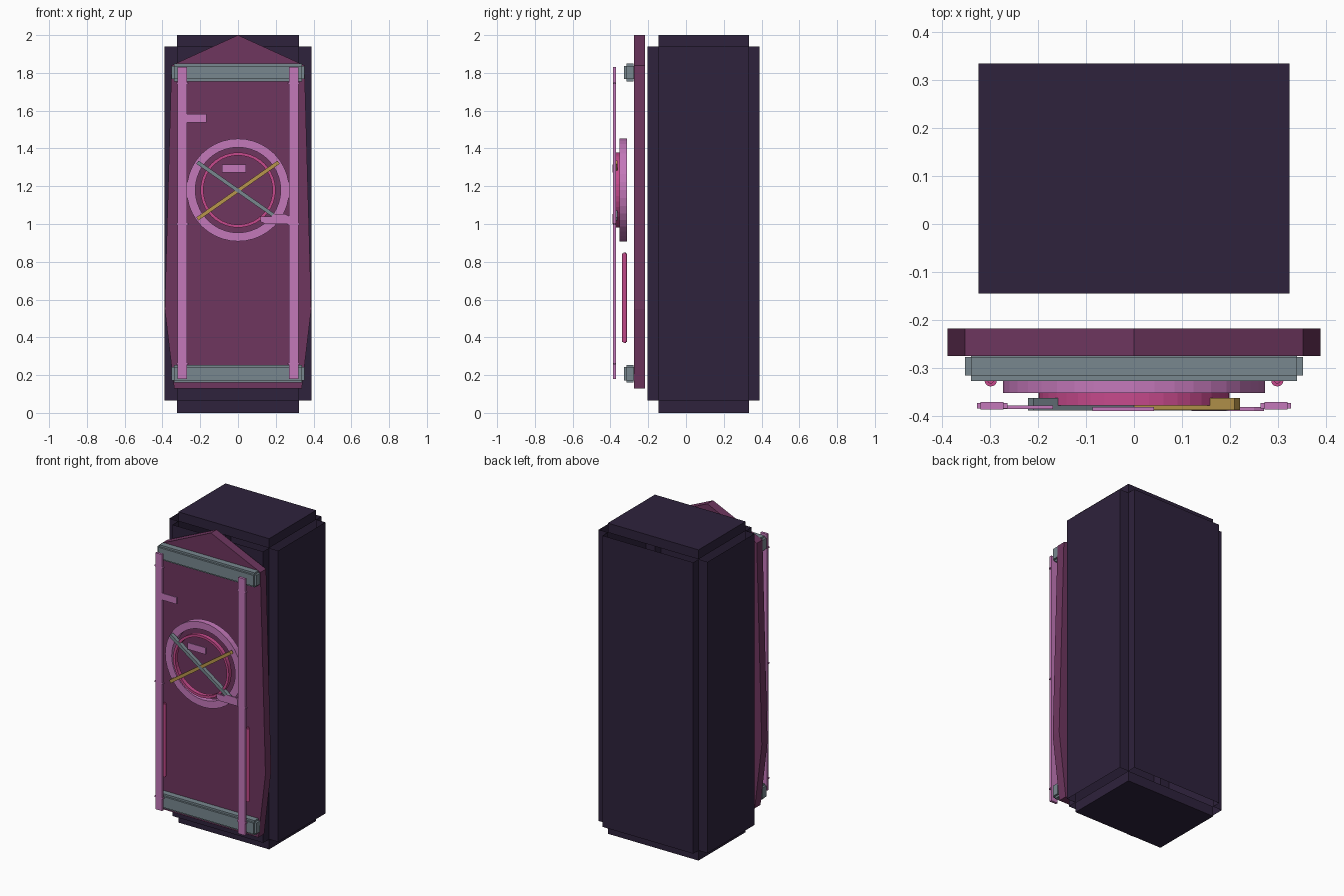
import bpy, bmesh, math
from mathutils import Matrix, Vector

cube = bpy.data.objects.get("Cube")
if cube:
    bpy.data.objects.remove(cube, do_unlink=True)


def material(name, code):
    """Flat material from a display hex colour."""
    rgb = [int(code[i:i + 2], 16) / 255 for i in (0, 2, 4)]
    lin = [c / 12.92 if c < 0.04 else ((c + 0.055) / 1.055) ** 2.4 for c in rgb]
    mat = bpy.data.materials.new(name)
    mat.use_nodes = True
    mat.diffuse_color = (*lin, 1)
    mat.node_tree.nodes["Principled BSDF"].inputs["Base Color"].default_value = (*lin, 1)
    return mat


DARK = material("dark violet", "2e223c")
PLUM = material("plum", "6e365f")
ORCHID = material("orchid", "c478ba")
HOT = material("hot pink", "c64a8c")
GREY = material("blue grey", "78878f")
GOLD = material("gold", "b8964c")


def finish(name, bm, mat):
    mesh = bpy.data.meshes.new(name)
    bmesh.ops.recalc_face_normals(bm, faces=bm.faces)
    bm.to_mesh(mesh)
    bm.free()
    mesh.materials.append(mat)
    obj = bpy.data.objects.new(name, mesh)
    bpy.context.collection.objects.link(obj)
    return obj


def add_box(bm, x, y, z, turn=0):
    """Box from (low, high) spans, turned about y through its centre."""
    spans = (x, y, z)
    centre = Vector([(a + b) / 2 for a, b in spans])
    size = [b - a for a, b in spans]
    bmesh.ops.create_cube(bm, size=1, matrix=Matrix.Translation(centre)
                          @ Matrix.Rotation(turn, 4, 'Y') @ Matrix.Diagonal((*size, 1)))


def box(name, mat, *spans, turn=0):
    bm = bmesh.new()
    add_box(bm, *spans, turn=turn)
    return finish(name, bm, mat)


def prism(bm, outline, vec, caps=True):
    """Extrude an outline of 3D points along vec."""
    low = [bm.verts.new(p) for p in outline]
    high = [bm.verts.new(Vector(p) + Vector(vec)) for p in outline]
    n = len(low)
    for i in range(n):
        bm.faces.new((low[i], low[(i + 1) % n], high[(i + 1) % n], high[i]))
    if caps:
        bm.faces.new(low)
        bm.faces.new(high)


def ring(name, mat, outer, inner, y0, y1, z=1.18, n=40):
    """Flat washer facing the front."""
    bm = bmesh.new()
    loops = []
    for r, y in ((outer, y0), (outer, y1), (inner, y1), (inner, y0)):
        loops.append([bm.verts.new((r * math.cos(math.tau * i / n), y,
                                    z + r * math.sin(math.tau * i / n))) for i in range(n)])
    for k in range(4):
        a, b = loops[k], loops[(k + 1) % 4]
        for i in range(n):
            j = (i + 1) % n
            bm.faces.new((a[i], a[j], b[j], b[i]))
    return finish(name, bm, mat)


# Cabinet shell: notched upright walls, open at the ledges
X, XI, YF, YFI, YBI, YB = 0.388, 0.323, -0.205, -0.145, 0.334, 0.388
half = [(XI, YF), (XI, YFI), (X, YFI), (X, YBI), (XI, YBI), (XI, YB)]
notched = half + [(-x, y) for x, y in reversed(half)]
bm = bmesh.new()
prism(bm, [(x, y, 0.065) for x, y in notched], (0, 0, 1.875), caps=False)
finish("cabinet_walls", bm, DARK)

# Cabinet top and bottom caps, open on the inside
inner = [(XI, YFI), (XI, YBI), (-XI, YBI), (-XI, YFI)]
for name, z, rise in (("cabinet_top", 2, -0.06), ("cabinet_base", 0, 0.065)):
    bm = bmesh.new()
    prism(bm, [(x, y, z) for x, y in inner], (0, 0, rise), caps=False)
    bm.verts.ensure_lookup_table()
    bm.faces.new(bm.verts[:4])
    finish(name, bm, DARK)

# Pointed door plate
side = [(0.338, 0.13), (0.388, 0.55), (0.352, 1.84)]
outline = side + [(0, 2)] + [(-x, z) for x, z in reversed(side)]
bm = bmesh.new()
prism(bm, [(x, -0.275, z) for x, z in outline], (0, 0.058, 0))
finish("door_plate", bm, PLUM)

# Stepped cross bars
for name, z in (("upper_bar", 1.802), ("lower_bar", 0.207)):
    bm = bmesh.new()
    for w, front, back, h in ((0.352, -0.315, -0.277, 0.035),
                              (0.339, -0.327, -0.269, 0.035),
                              (0.339, -0.315, -0.277, 0.047)):
        add_box(bm, (-w, w), (front, back), (z - h, z + h))
    finish(name, bm, GREY)

# Upright rails with thin collars, and a slim handle behind each
for label, s in (("left", 1), ("right", -1)):
    c = 0.295 * s
    bm = bmesh.new()
    add_box(bm, (c - 0.024, c + 0.024), (-0.386, -0.370), (0.18, 1.83))
    for z in (0.26, 1.0, 1.745):
        add_box(bm, (c - 0.032, c + 0.032), (-0.384, -0.372), (z - 0.004, z + 0.004))
    finish(label + "_rail", bm, ORCHID)
    bm = bmesh.new()
    bmesh.ops.create_cone(bm, cap_ends=True, segments=12, radius1=0.013, radius2=0.013,
                          depth=0.48, matrix=Matrix.Translation((0.298 * s, -0.325, 0.61)))
    rims = [e for e in bm.edges if abs(e.verts[0].co.z - e.verts[1].co.z) < 0.01]
    bmesh.ops.bevel(bm, geom=rims, offset=0.006, segments=2, affect='EDGES')
    finish(label + "_handle", bm, HOT)

# Round dial
ring("dial_outer_ring", ORCHID, 0.272, 0.226, -0.352, -0.313)
ring("dial_inner_ring", HOT, 0.199, 0.183, -0.377, -0.350)

# Crossed dial needles
for name, mat, s, front in (("gold_needle", GOLD, -1, -0.3865), ("grey_needle", GREY, 1, -0.3875)):
    box(name, mat, (-0.262, 0.262), (front, -0.362), (1.167, 1.187),
        turn=s * math.atan2(0.30, 0.43))

# Small marker plates
box("centre_marker", ORCHID, (-0.086, 0.042), (-0.389, -0.381), (1.272, 1.315))
box("upper_marker", ORCHID, (-0.272, -0.168), (-0.385, -0.377), (1.538, 1.582))
tab = [(0.27, 1.0), (0.27, 1.043), (0.25, 1.052), (0.19, 1.052), (0.175, 1.04),
       (0.12, 1.04), (0.12, 1.012), (0.145, 1.0)]
bm = bmesh.new()
prism(bm, [(x, -0.389, z) for x, z in tab], (0, 0.008, 0))
finish("lower_marker", bm, ORCHID)
